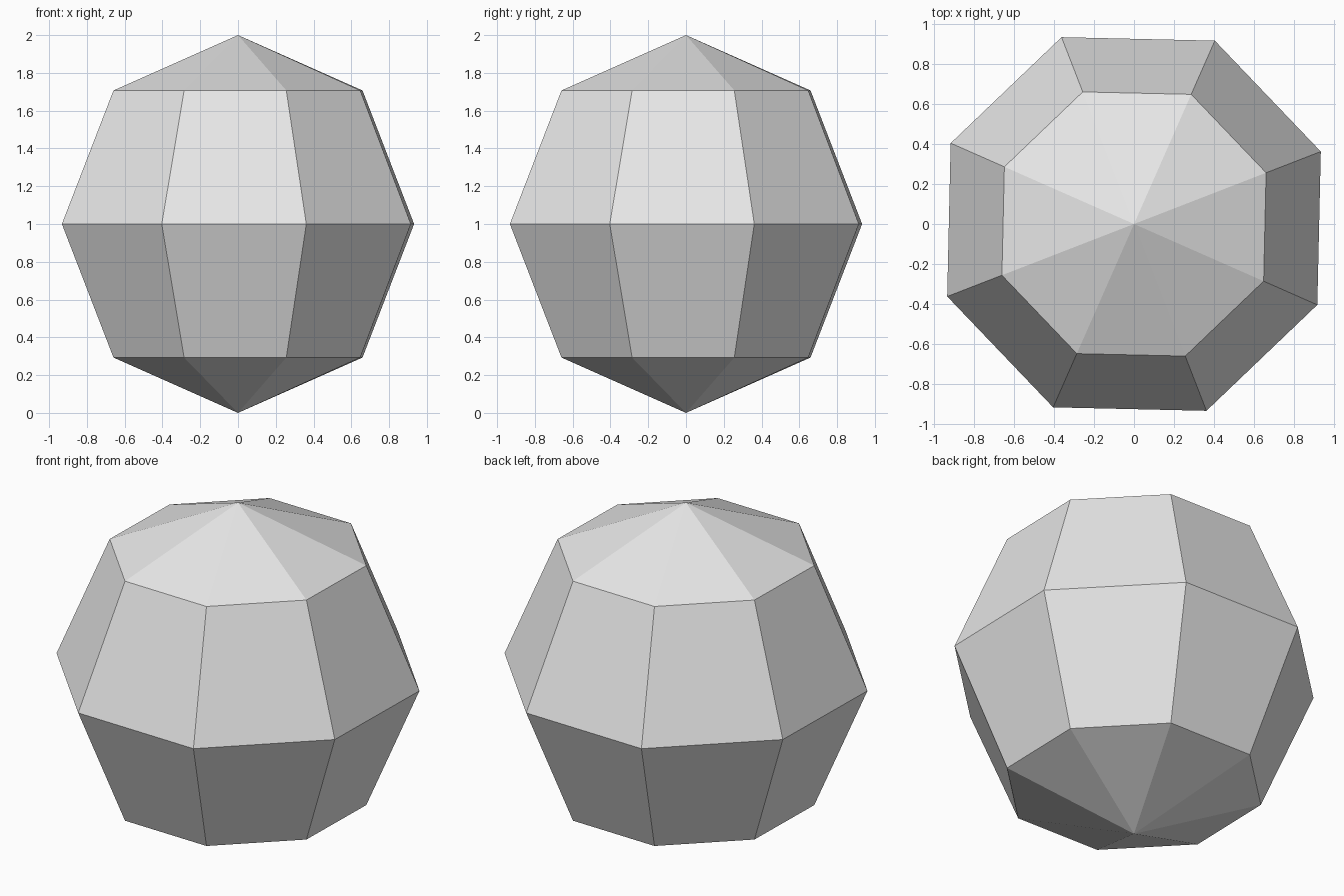
import bpy
import bmesh
from math import radians
from mathutils import Matrix

cube = bpy.data.objects.get("Cube")
if cube:
    bpy.data.objects.remove(cube, do_unlink=True)

# Plain light grey surface
grey = bpy.data.materials.new("light_grey")
grey.use_nodes = True
color = (0.8, 0.8, 0.8, 1)
grey.diffuse_color = color
grey.node_tree.nodes["Principled BSDF"].inputs["Base Color"].default_value = color

# Faceted ball: eight sides, four bands, slightly turned about its axis
bm = bmesh.new()
bmesh.ops.create_uvsphere(bm, u_segments=8, v_segments=4, radius=1)
turn = Matrix.Translation((0, 0, 1)) @ Matrix.Rotation(radians(21.2), 4, "Z")
bmesh.ops.transform(bm, matrix=turn, verts=bm.verts)
mesh = bpy.data.meshes.new("faceted_ball")
bm.to_mesh(mesh)
bm.free()
mesh.materials.append(grey)

ball = bpy.data.objects.new("faceted_ball", mesh)
bpy.context.collection.objects.link(ball)
